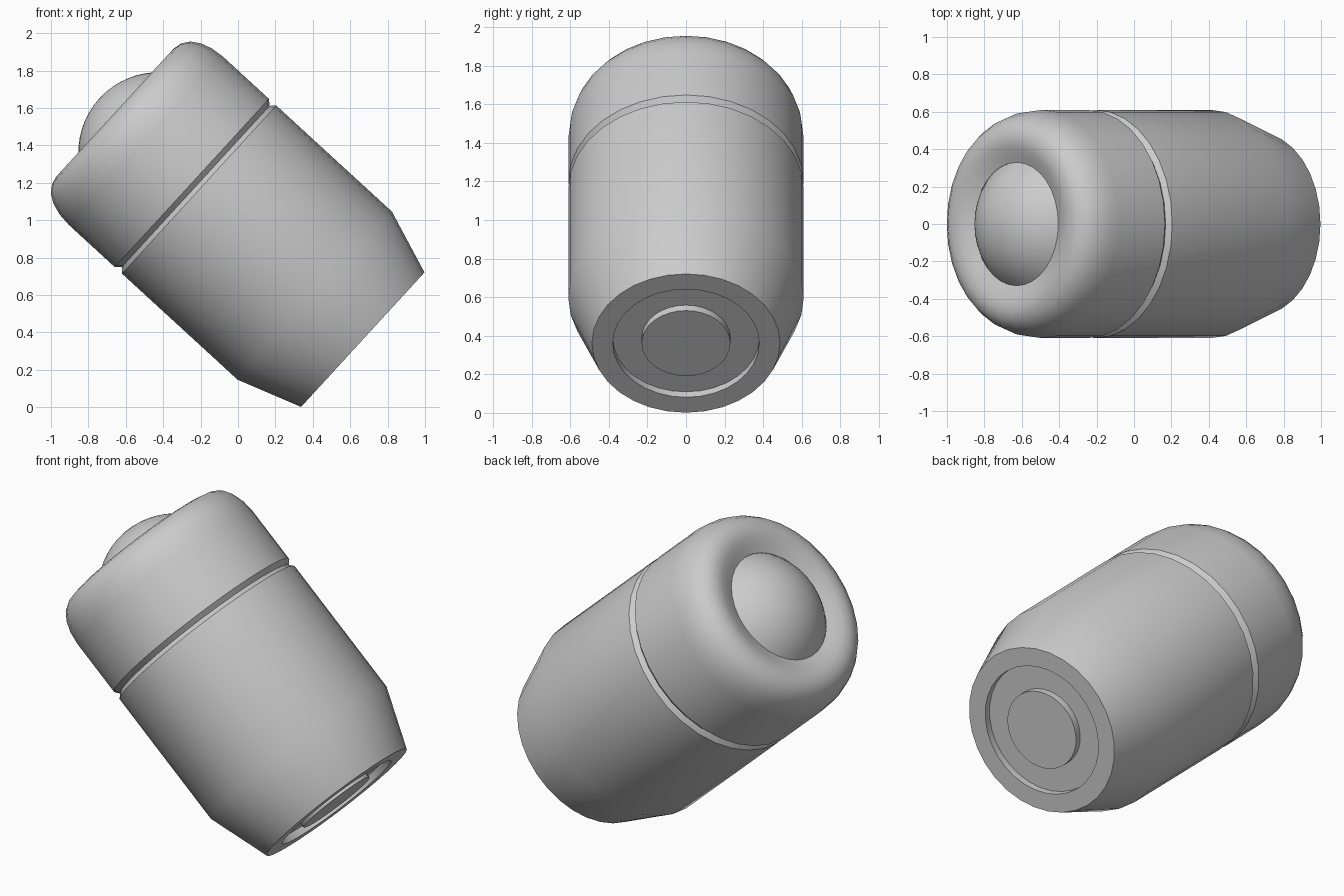
import bpy, bmesh
from math import sin, cos, tau, atan2, radians

if "Cube" in bpy.data.objects:
    bpy.data.objects.remove(bpy.data.objects["Cube"])

SIDES = 32
TILT = -atan2(0.737, 0.676)
BASE = (0.667, 0, 0.361)


def lathe(name, profile):
    """Spin (radius, height) points round the tilted axis; radius 0 makes a pole."""
    bm = bmesh.new()
    rings = []
    for r, h in profile:
        if r == 0:
            rings.append([bm.verts.new((0, 0, h))] * SIDES)
        else:
            rings.append([bm.verts.new((r * cos(tau * i / SIDES), r * sin(tau * i / SIDES), h))
                          for i in range(SIDES)])
    for low, high in zip(rings, rings[1:]):
        for i in range(SIDES):
            j = (i + 1) % SIDES
            quad = [low[i], low[j], high[j], high[i]]
            bm.faces.new(list(dict.fromkeys(quad)))
    mesh = bpy.data.meshes.new(name)
    bm.to_mesh(mesh)
    bm.free()
    ob = bpy.data.objects.new(name, mesh)
    bpy.context.collection.objects.link(ob)
    ob.location = BASE
    ob.rotation_euler = (0, TILT, 0)
    bpy.ops.object.select_all(action='DESELECT')
    ob.select_set(True)
    bpy.context.view_layer.objects.active = ob
    bpy.ops.object.shade_smooth_by_angle(angle=radians(24))
    return ob


# Body: flush centre disc, ring groove in the base, tapered foot, straight wall
lathe("body", [(0, 0), (0.23, 0), (0.23, 0.042), (0.38, 0.042), (0.38, 0),
               (0.488, 0), (0.61, 0.348), (0.61, 1.187), (0.585, 1.212)])

# Cap: starts in the seam, rounds over the rim and dips in towards the dome
lathe("cap", [(0.585, 1.212), (0.61, 1.24), (0.61, 1.575), (0.602, 1.648),
              (0.582, 1.71), (0.552, 1.757), (0.511, 1.786), (0.463, 1.797),
              (0.415, 1.79), (0.37, 1.773), (0.33, 1.757)])

# Dome button: spherical cap of radius R seated in the dip
R, TOP, STEPS = 0.43, 1.91, 8
edge = atan2(0.33, 0.2757)
dome = [(R * sin(edge * k / STEPS), TOP - R + R * cos(edge * k / STEPS))
        for k in range(STEPS, 0, -1)]
lathe("dome_button", dome + [(0, TOP)])
